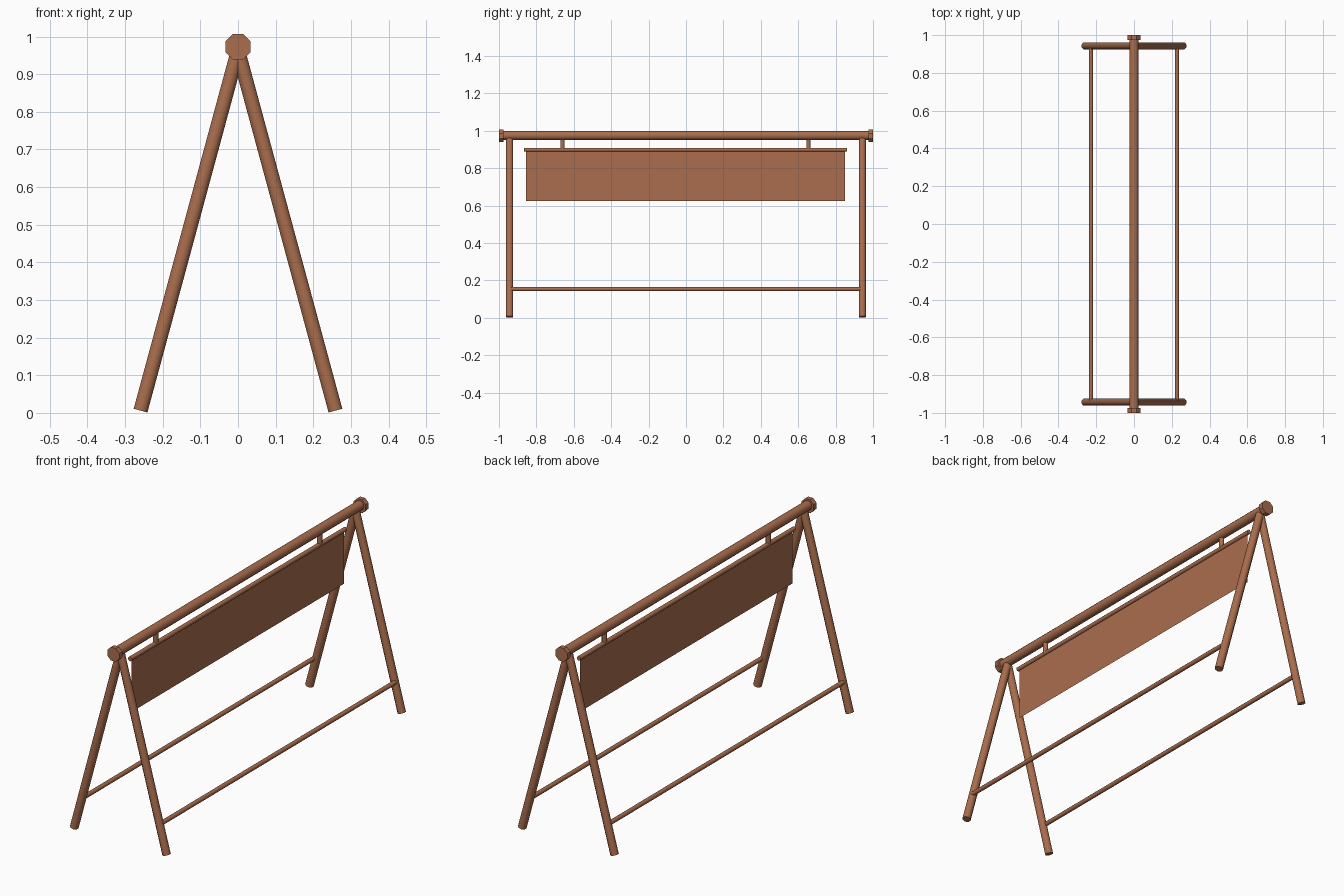
import bpy, bmesh, math
from mathutils import Vector, Matrix

cube = bpy.data.objects.get("Cube")
if cube:
    bpy.data.objects.remove(cube, do_unlink=True)

wood = bpy.data.materials.new("warm brown wood")
wood.use_nodes = True
colour = (0.40, 0.155, 0.075, 1)
wood.diffuse_color = colour
wood.node_tree.nodes["Principled BSDF"].inputs["Base Color"].default_value = colour


def add_object(name, bm):
    mesh = bpy.data.meshes.new(name)
    bm.to_mesh(mesh)
    bm.free()
    mesh.materials.append(wood)
    obj = bpy.data.objects.new(name, mesh)
    bpy.context.collection.objects.link(obj)
    return obj


def pole(name, start, end, radius, sides=8, smooth=True):
    """Round bar between two points, with a flat side up."""
    start, end = Vector(start), Vector(end)
    axis = (end - start).normalized()
    side = axis.cross((0, 0, 1))
    if side.length < 0.01:
        side = Vector((1, 0, 0))
    side.normalize()
    frame = Matrix((side, axis.cross(side), axis)).transposed().to_4x4()
    place = Matrix.Translation((start + end) / 2) @ frame
    turn = Matrix.Rotation(math.pi / sides, 4, "Z")
    bm = bmesh.new()
    bmesh.ops.create_cone(bm, cap_ends=True, segments=sides, radius1=radius,
                          radius2=radius, depth=(end - start).length,
                          matrix=place @ turn)
    obj = add_object(name, bm)
    if smooth:
        bpy.ops.object.select_all(action="DESELECT")
        obj.select_set(True)
        bpy.context.view_layer.objects.active = obj
        bpy.ops.object.shade_smooth_by_angle(angle=math.radians(50))
    return obj


# Top beam
BEAM_Z = 0.975
pole("top_beam", (0, -0.98, BEAM_Z), (0, 0.98, BEAM_Z), 0.025)

# End caps and splayed legs
for end, y in (("front", -1), ("back", 1)):
    pole(end + "_beam_cap", (0, y * 0.975, 0.973), (0, y, 0.973), 0.0365, smooth=False)
    for hand, x in (("left", 1), ("right", -1)):
        pole(f"{end}_{hand}_leg", (x * 0.259, y * 0.943, 0.006),
             (0, y * 0.943, 0.963), 0.0205)

# Low rails joining the legs
for hand, x in (("left", 1), ("right", -1)):
    pole(hand + "_rail", (x * 0.2275, -0.943, 0.154), (x * 0.2275, 0.943, 0.154), 0.0115)

# Hanging rod and its two hangers
pole("hanging_rod", (0, -0.866, 0.899), (0, 0.86, 0.899), 0.0115)
for end, y in (("front", -0.66), ("back", 0.655)):
    pole(end + "_hanger", (0, y, 0.899), (0, y, 0.965), 0.0125)

# Thin hanging panel
bm = bmesh.new()
corners = [(-0.856, 0.625), (0.85, 0.625), (0.85, 0.899), (-0.856, 0.899)]
bm.faces.new([bm.verts.new((0, y, z)) for y, z in corners])
add_object("hanging_panel", bm)
